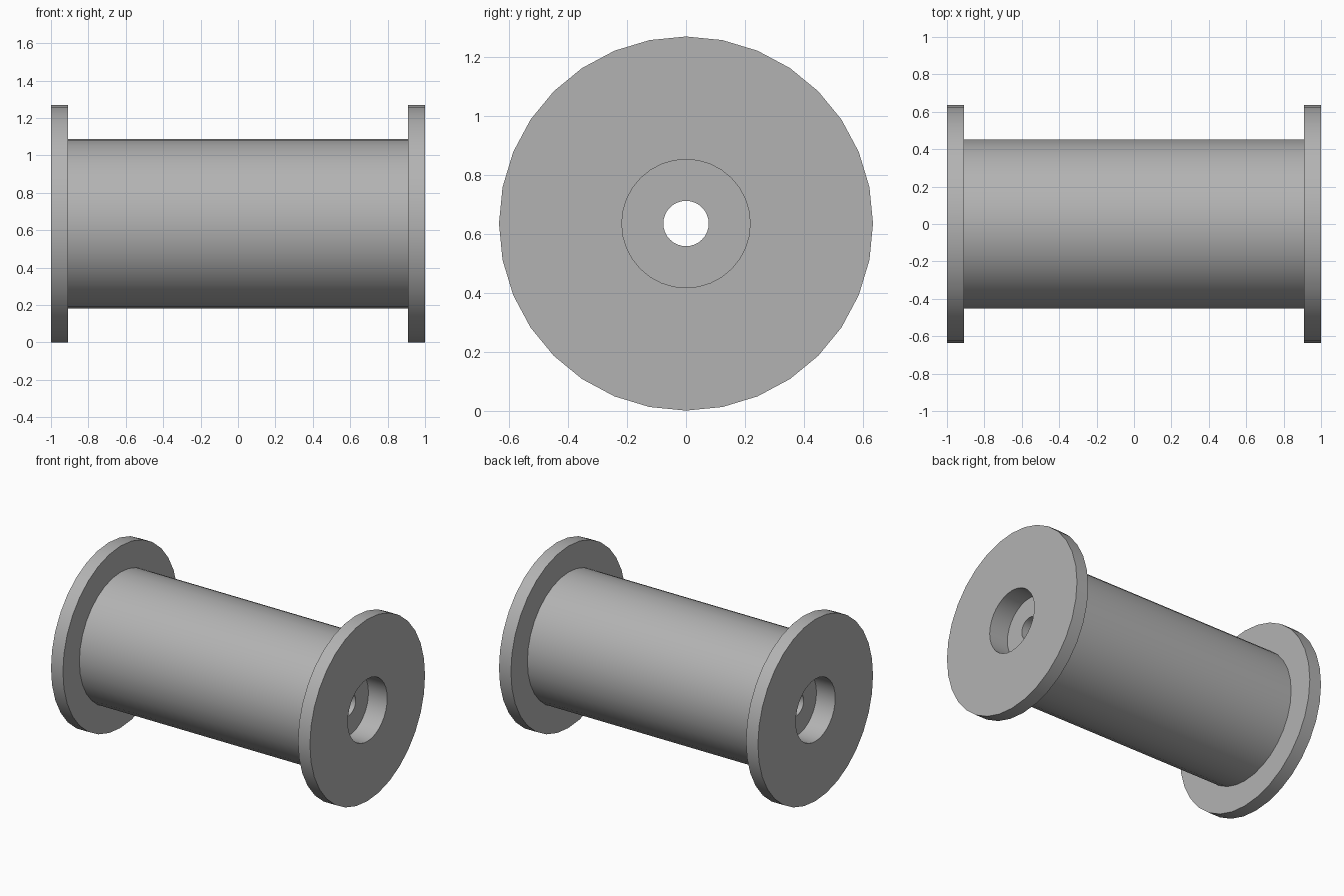
import bpy
import math

if "Cube" in bpy.data.objects:
    bpy.data.objects.remove(bpy.data.objects["Cube"])

R_FLANGE, R_CORE, R_RECESS, R_BORE = 0.635, 0.453, 0.218, 0.077
X_END, X_FLANGE, X_RECESS = 1.0, 0.908, 0.855

grey = bpy.data.materials.new("spool grey")
grey.diffuse_color = (0.45, 0.45, 0.45, 1)
grey.use_nodes = True
grey.node_tree.nodes["Principled BSDF"].inputs["Base Color"].default_value = grey.diffuse_color


def lathe(name, profile):
    """Revolve a closed loop of (x, radius, sides) rings around the x axis."""
    verts, faces, rings = [], [], []
    sides = 32
    for x, r in profile:
        rings.append(len(verts))
        for i in range(sides):
            a = 2 * math.pi * i / sides
            verts.append((x, r * math.sin(a), R_FLANGE + r * math.cos(a)))
    for k, a in enumerate(rings):
        b = rings[(k + 1) % len(rings)]
        for i in range(sides):
            j = (i + 1) % sides
            faces.append((a + i, a + j, b + j, b + i))
    mesh = bpy.data.meshes.new(name)
    mesh.from_pydata(verts, [], faces)
    mesh.materials.append(grey)
    obj = bpy.data.objects.new(name, mesh)
    bpy.context.collection.objects.link(obj)
    bpy.ops.object.select_all(action='DESELECT')
    obj.select_set(True)
    bpy.context.view_layer.objects.active = obj
    # consistent outward normals, sharp rims
    bpy.ops.object.mode_set(mode='EDIT')
    bpy.ops.mesh.select_all(action='SELECT')
    bpy.ops.mesh.normals_make_consistent(inside=False)
    bpy.ops.object.mode_set(mode='OBJECT')
    bpy.ops.object.shade_smooth_by_angle(angle=math.radians(30))
    return obj


# core barrel with a stepped bore: wide recess at each end, narrow hole through
lathe("core_barrel", [
    (-X_END, R_CORE), (X_END, R_CORE),
    (X_END, R_RECESS), (X_RECESS, R_RECESS),
    (X_RECESS, R_BORE), (-X_RECESS, R_BORE),
    (-X_RECESS, R_RECESS), (-X_END, R_RECESS),
])

# flange ring around each end of the barrel
for side, label in ((-1, "left"), (1, "right")):
    lathe(label + "_flange", [
        (side * X_FLANGE, R_CORE), (side * X_FLANGE, R_FLANGE),
        (side * X_END, R_FLANGE), (side * X_END, R_CORE),
    ])
